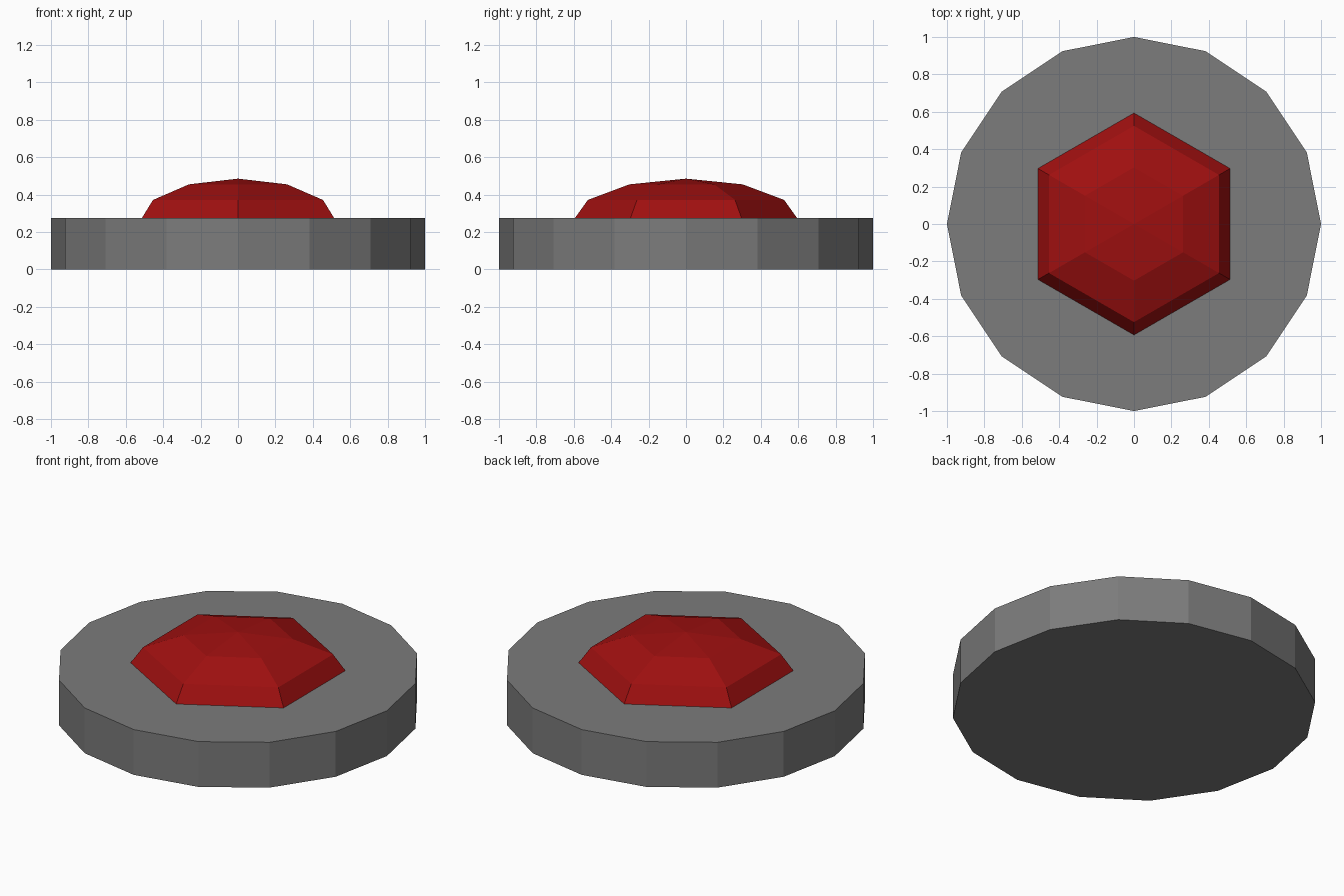
import bpy, bmesh
from math import sin, cos, pi

cube = bpy.data.objects.get("Cube")
if cube:
    bpy.data.objects.remove(cube, do_unlink=True)


def material(name, rgb):
    mat = bpy.data.materials.new(name)
    mat.use_nodes = True
    colour = (*rgb, 1)
    mat.diffuse_color = colour
    mat.node_tree.nodes["Principled BSDF"].inputs["Base Color"].default_value = colour
    return mat


def lathe(name, sides, profile, mat, turn=0):
    """Flat-faced solid from (radius, height) rings; zero radius makes an apex."""
    bm = bmesh.new()
    rings = []
    for r, z in profile:
        count = sides if r > 0 else 1
        angles = [turn + 2 * pi * i / sides for i in range(count)]
        rings.append([bm.verts.new((r * cos(a), r * sin(a), z)) for a in angles])
    bm.faces.new(rings[0][::-1])
    for low, high in zip(rings, rings[1:]):
        for i in range(sides):
            j = (i + 1) % sides
            if len(high) == 1:
                bm.faces.new((low[i], low[j], high[0]))
            else:
                bm.faces.new((low[i], low[j], high[j], high[i]))
    if len(rings[-1]) > 1:
        bm.faces.new(rings[-1])
    mesh = bpy.data.meshes.new(name)
    bm.to_mesh(mesh)
    bm.free()
    mesh.materials.append(mat)
    obj = bpy.data.objects.new(name, mesh)
    bpy.context.collection.objects.link(obj)
    return obj


grey = material("base_grey", (0.2, 0.2, 0.2))
red = material("button_red", (0.35, 0.005, 0.005))

# Sixteen-sided base disc
lathe("base_disc", 16, [(1, 0), (1, 0.275)], grey)

# Six-sided flattened dome, its widest ring sunk into the disc
radius, height, centre = 0.606, 0.228, 0.257
dome = [(radius * cos(k * pi / 6), centre + height * sin(k * pi / 6)) for k in range(3)]
lathe("button_dome", 6, dome + [(0, centre + height)], red, turn=pi / 2)
